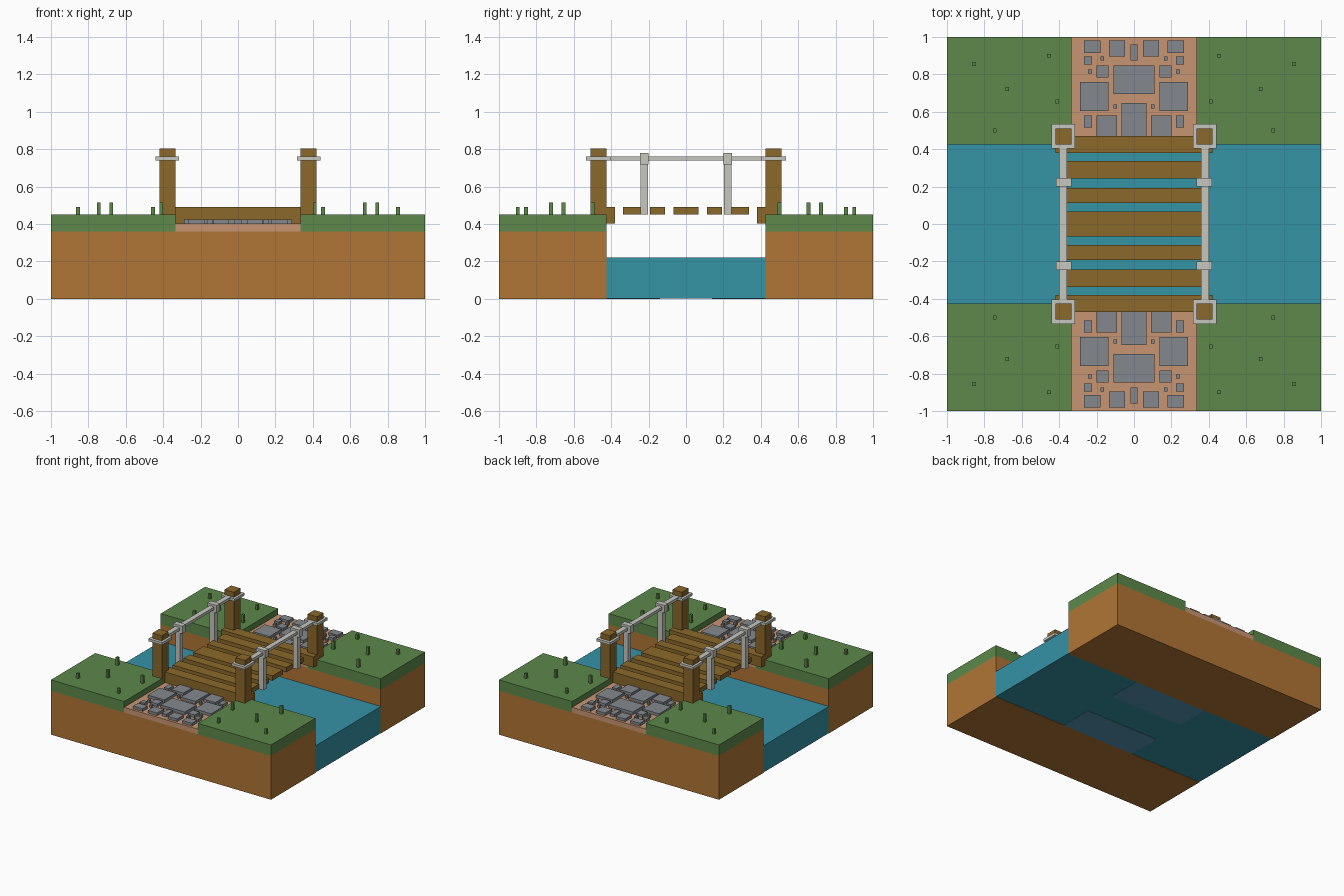
import bpy
import bmesh

cube = bpy.data.objects.get("Cube")
if cube:
    bpy.data.objects.remove(cube, do_unlink=True)


def linear(c):
    c /= 255
    return c / 12.92 if c <= 0.04045 else ((c + 0.055) / 1.055) ** 2.4


def material(name, r, g, b):
    m = bpy.data.materials.new(name)
    m.use_nodes = True
    colour = (linear(r), linear(g), linear(b), 1)
    m.diffuse_color = colour
    bsdf = m.node_tree.nodes["Principled BSDF"]
    bsdf.inputs["Base Color"].default_value = colour
    bsdf.inputs["Roughness"].default_value = 0.9
    return m


GRASS = material("grass green", 93, 137, 75)
DIRT = material("earth brown", 176, 118, 53)
PATH = material("path tan", 200, 149, 114)
STONE = material("stone grey", 132, 137, 143)
WOOD = material("wood brown", 139, 104, 42)
ROPE = material("pale rail grey", 199, 199, 193)
WATER = material("water blue", 53, 147, 166)
BED = material("river bed blue", 82, 150, 182)


def boxes(name, mat, spans):
    """One object made of boxes, each given as (x0, x1), (y0, y1), (z0, z1)."""
    bm = bmesh.new()
    for span in spans:
        verts = bmesh.ops.create_cube(bm, size=1)["verts"]
        for v in verts:
            v.co = [lo + (c + 0.5) * (hi - lo) for c, (lo, hi) in zip(v.co, span)]
    mesh = bpy.data.meshes.new(name)
    bm.to_mesh(mesh)
    bm.free()
    mesh.materials.append(mat)
    obj = bpy.data.objects.new(name, mesh)
    bpy.context.collection.objects.link(obj)
    return obj


def flip(pair, sign):
    return pair if sign > 0 else (-pair[1], -pair[0])


SIDES = ((1, "left"), (-1, "right"))
ENDS = ((1, "back"), (-1, "front"))
BANK = 0.425   # river half width
EDGE = 0.335   # path half width

# River with two lighter patches on its underside
boxes("river", WATER, [((-1, 1), (-BANK, BANK), (0.003, 0.222))])
boxes("river_bed", BED, [((-EDGE, EDGE), flip((0.14, BANK), s), (0, 0.008)) for s, _ in ENDS])

# Paving: half of the stones, (x0, x1), (y0, y1); mirrored across the path
side_stones = [
    ((0.18, 0.267), (0.915, 0.98)), ((0.048, 0.133), (0.895, 0.98)),
    ((0.225, 0.267), (0.853, 0.895)), ((0.16, 0.18), (0.875, 0.895)),
    ((0.137, 0.2), (0.783, 0.848)), ((0.225, 0.245), (0.805, 0.825)),
    ((0.137, 0.288), (0.605, 0.76)), ((0.09, 0.11), (0.618, 0.638)),
    ((0.09, 0.2), (0.47, 0.58)), ((0.225, 0.267), (0.515, 0.58)),
]
middle_stones = [
    ((-0.02, 0.02), (0.875, 0.96)),
    ((-0.11, 0.11), (0.695, 0.848)),
    ((-0.067, 0.067), (0.47, 0.648)),
]

# Grass tufts: x, y, top
tufts = [(0.855, 0.855, 0.49), (0.455, 0.9, 0.49), (0.677, 0.722, 0.515),
         (0.41, 0.655, 0.515), (0.745, 0.5, 0.515)]

for sy, end in ENDS:
    # Bank, path and paving
    boxes(end + "_bank", DIRT, [((-1, 1), flip((BANK, 1), sy), (0, 0.36))])
    boxes(end + "_path", PATH, [((-EDGE, EDGE), flip((BANK, 1), sy), (0.36, 0.402))])
    stones = [(flip(x, sx), y) for sx, _ in SIDES for x, y in side_stones] + middle_stones
    boxes(end + "_paving", STONE, [(x, flip(y, sy), (0.4, 0.424)) for x, y in stones])
    # End beam of the bridge
    boxes(end + "_beam", WOOD, [((-0.419, 0.419), flip((0.38, 0.47), sy), (0.404, 0.49))])

    for sx, side in SIDES:
        corner = end + "_" + side
        # Turf and tufts
        boxes(corner + "_turf", GRASS, [(flip((EDGE, 1), sx), flip((BANK, 1), sy), (0.36, 0.45))])
        boxes(corner + "_tufts", GRASS,
              [(flip((x - 0.01, x + 0.01), sx), flip((y - 0.01, y + 0.01), sy), (0.445, top))
               for x, y, top in tufts])
        # Corner post with its binding
        boxes(corner + "_post", WOOD, [(flip((EDGE, 0.42), sx), flip((BANK, 0.511), sy), (0.4, 0.803))])
        boxes(corner + "_binding", ROPE, [(flip((0.315, 0.44), sx), flip((0.405, 0.535), sy), (0.74, 0.761))])
        # Slim rail post and its bracket
        boxes(corner + "_rail_post", ROPE, [
            (flip((0.358, 0.4), sx), flip((0.204, 0.242), sy), (0.45, 0.74)),
            (flip((0.335, 0.418), sx), flip((0.201, 0.245), sy), (0.717, 0.78))])

# Planks of the deck
plank_spans = [(-0.336, -0.243), (-0.192, -0.113), (-0.068, 0.068), (0.113, 0.192), (0.243, 0.336)]
for i, span in enumerate(plank_spans):
    boxes("plank_%d" % (i + 1), WOOD, [((-0.36, 0.36), span, (0.45, 0.49))])

# Handrails
for sx, side in SIDES:
    boxes(side + "_handrail", ROPE, [(flip((0.358, 0.4), sx), (-0.43, 0.43), (0.739, 0.762))])
